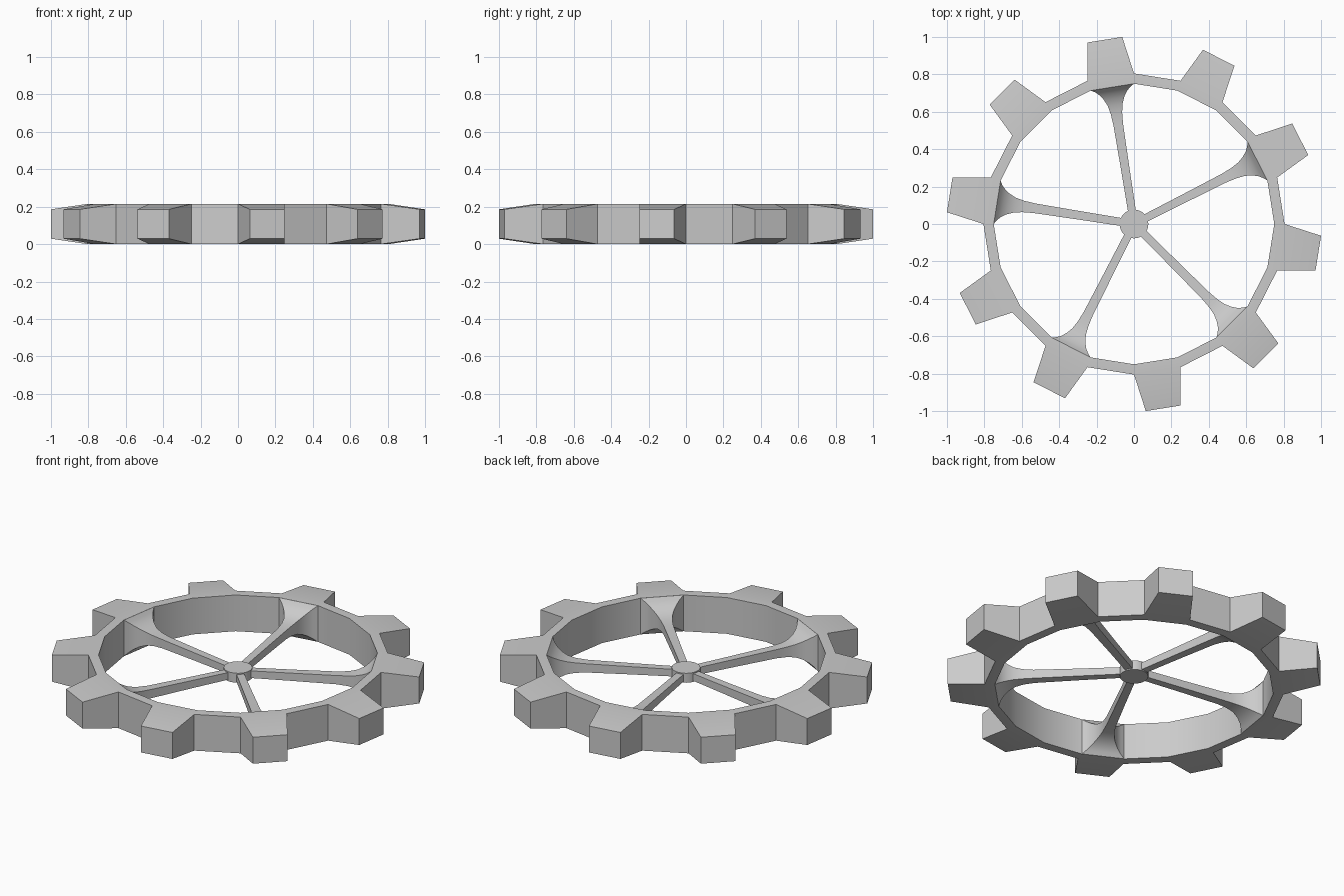
import bpy, bmesh
from math import cos, sin, radians

if "Cube" in bpy.data.objects:
    bpy.data.objects.remove(bpy.data.objects["Cube"])

H = 0.215                      # rim height
MID = H / 2
R_IN, R_OUT, R_TIP = 0.75, 0.805, 1.002
STEP = 18                      # degrees per rim segment


def polar(r, deg, z):
    a = radians(deg)
    return (r * cos(a), r * sin(a), z)


def finish(bm, name):
    bmesh.ops.remove_doubles(bm, verts=bm.verts, dist=1e-5)
    bmesh.ops.recalc_face_normals(bm, faces=bm.faces)
    me = bpy.data.meshes.new(name)
    bm.to_mesh(me)
    bm.free()
    ob = bpy.data.objects.new(name, me)
    bpy.context.collection.objects.link(ob)
    bpy.ops.object.select_all(action='DESELECT')
    ob.select_set(True)
    bpy.context.view_layer.objects.active = ob
    bpy.ops.object.shade_smooth_by_angle(angle=radians(30))
    return ob


def quad(bm, pts):
    bm.faces.new([bm.verts.new(p) for p in pts])


# Toothed rim: 20 segments, every other one carrying a tapered tooth
bm = bmesh.new()
for i in range(20):
    a, b = i * STEP, (i + 1) * STEP
    for z in (0, H):
        quad(bm, [polar(R_IN, a, z), polar(R_OUT, a, z),
                  polar(R_OUT, b, z), polar(R_IN, b, z)])
    quad(bm, [polar(R_IN, a, 0), polar(R_IN, b, 0), polar(R_IN, b, H), polar(R_IN, a, H)])
    base = [polar(R_OUT, a, 0), polar(R_OUT, b, 0), polar(R_OUT, b, H), polar(R_OUT, a, H)]
    if i % 2 == 0:
        quad(bm, base)
    else:
        c, d = a + 3.6, b - 3.6
        tip = [polar(R_TIP, c, 0.029), polar(R_TIP, d, 0.029),
               polar(R_TIP, d, H - 0.029), polar(R_TIP, c, H - 0.029)]
        quad(bm, tip)
        for k in range(4):
            n = (k + 1) % 4
            quad(bm, [base[k], base[n], tip[n], tip[k]])
finish(bm, "toothed_rim")

# Spokes: square bars flaring out to a full rim facet
# (distance, half width, half height)
PROFILE = [(0.05, 0.021, 0.021), (0.30, 0.023, 0.023), (0.54, 0.026, 0.026),
           (0.60, 0.031, 0.030), (0.645, 0.040, 0.038), (0.68, 0.055, 0.052),
           (0.707, 0.073, 0.069), (0.727, 0.094, 0.088), (0.741, 0.117, 0.1075)]
for s in range(5):
    ang = radians(27 + 72 * s)
    ca, sa = cos(ang), sin(ang)
    bm = bmesh.new()
    rings = []
    for d, w, h in PROFILE:
        rings.append([bm.verts.new((d * ca - u * w * sa, d * sa + u * w * ca, MID + v * h))
                      for u, v in ((-1, -1), (1, -1), (1, 1), (-1, 1))])
    for p, q in zip(rings, rings[1:]):
        for k in range(4):
            n = (k + 1) % 4
            bm.faces.new((p[k], p[n], q[n], q[k]))
    bm.faces.new(rings[0])
    finish(bm, f"spoke_{s + 1}")

# Hub disc
bm = bmesh.new()
bmesh.ops.create_cone(bm, cap_ends=True, segments=20, radius1=0.077, radius2=0.077, depth=0.056)
bmesh.ops.translate(bm, verts=bm.verts, vec=(0, 0, MID))
finish(bm, "hub")
